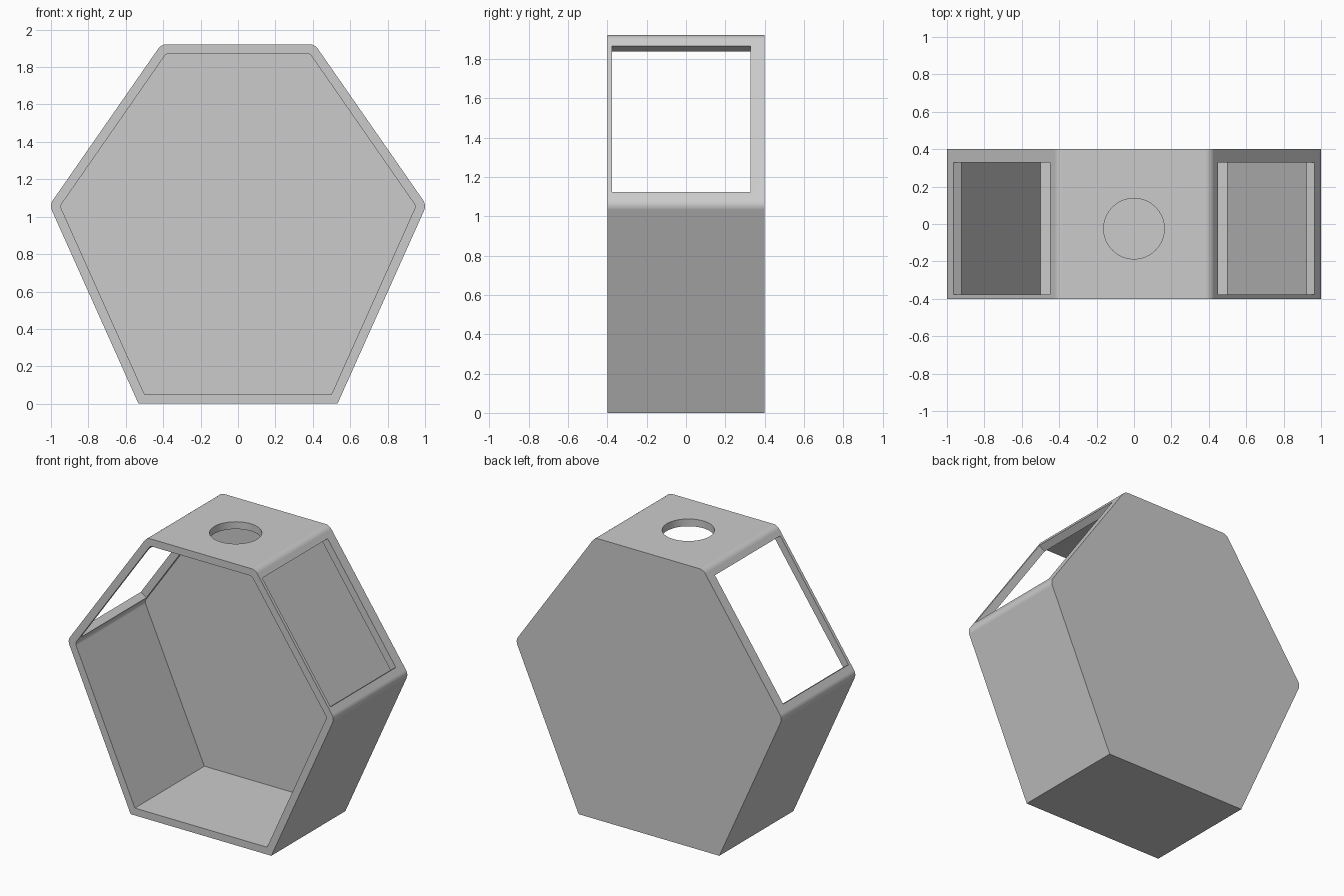
import bpy, bmesh, math
from mathutils import Vector

if "Cube" in bpy.data.objects:
    bpy.data.objects.remove(bpy.data.objects["Cube"])

WALL = 0.05
DEPTH_MID = -0.025          # middle of the open cavity in y
# sharp hexagon outline in x/z, counter-clockwise
HEX = [(-0.532, 0), (0.532, 0), (1.008, 1.062), (0.41, 1.922), (-0.41, 1.922), (-1.008, 1.062)]


def inset(points, d):
    """Offset every side of the outline inwards by d."""
    pts = [Vector(p) for p in points]
    out = []
    for i, p in enumerate(pts):
        a = (p - pts[i - 1]).normalized()
        b = (pts[(i + 1) % len(pts)] - p).normalized()
        na, nb = Vector((-a.y, a.x)), Vector((-b.y, b.x))
        out.append(p + (na + nb) * d / (1 + na.dot(nb)))
    return out


def rounded(points, radius, steps=8):
    """Round all corners except the two on the base."""
    pts = [Vector(p) for p in points]
    out = []
    for i, p in enumerate(pts):
        if i < 2:
            out.append(p)
            continue
        a = (p - pts[i - 1]).normalized()
        b = (pts[(i + 1) % len(pts)] - p).normalized()
        turn = a.angle(b)
        start = p - a * radius * math.tan(turn / 2)
        normal = Vector((-a.y, a.x))
        centre = start + normal * radius
        for s in range(steps + 1):
            t = turn * s / steps
            out.append(centre + radius * (a * math.sin(t) - normal * math.cos(t)))
    return out


def prism(name, outline, y0, y1):
    bm = bmesh.new()
    front = [bm.verts.new((p.x, y0, p.y)) for p in outline]
    back = [bm.verts.new((p.x, y1, p.y)) for p in outline]
    bm.faces.new(front)
    bm.faces.new(back[::-1])
    n = len(outline)
    for i in range(n):
        j = (i + 1) % n
        bm.faces.new((front[j], front[i], back[i], back[j]))
    bmesh.ops.recalc_face_normals(bm, faces=bm.faces)
    mesh = bpy.data.meshes.new(name)
    bm.to_mesh(mesh)
    bm.free()
    obj = bpy.data.objects.new(name, mesh)
    bpy.context.collection.objects.link(obj)
    return obj


# Hexagonal housing and its front-opening cavity
housing = prism("housing", rounded(HEX, 0.055), -0.4, 0.4)
cutters = [prism("cavity_cutter", rounded(inset(HEX, WALL), 0.03), -0.6, 0.4 - WALL)]

# Rectangular windows in the two upper slanted walls
slope = math.atan2(1.922 - 1.062, 1.008 - 0.41)
for side in (-1, 1):
    bpy.ops.mesh.primitive_cube_add(size=1, location=(side * 0.706, DEPTH_MID, 1.496),
                                    rotation=(0, side * slope, 0))
    window = bpy.context.object
    window.name = "window_cutter"
    window.scale = (0.904, 0.705, 0.2)
    cutters.append(window)

# Round hole in the top wall
bpy.ops.mesh.primitive_cylinder_add(vertices=64, radius=0.162, depth=0.3,
                                    location=(0, DEPTH_MID, 1.9))
bpy.context.object.name = "hole_cutter"
cutters.append(bpy.context.object)

# Cut everything, then drop the cutters
bpy.ops.object.select_all(action='DESELECT')
bpy.context.view_layer.objects.active = housing
housing.select_set(True)
for cutter in cutters:
    cutter.hide_render = True
    mod = housing.modifiers.new("cut", 'BOOLEAN')
    mod.operation = 'DIFFERENCE'
    mod.solver = 'EXACT'
    mod.object = cutter
    bpy.ops.object.modifier_apply(modifier=mod.name)
for cutter in cutters:
    bpy.data.objects.remove(cutter, do_unlink=True)

# Smooth the rounded corners, keep the flats flat
bpy.ops.object.shade_smooth_by_angle(angle=math.radians(30))
weighted = housing.modifiers.new("weighted_normals", 'WEIGHTED_NORMAL')
weighted.keep_sharp = True
